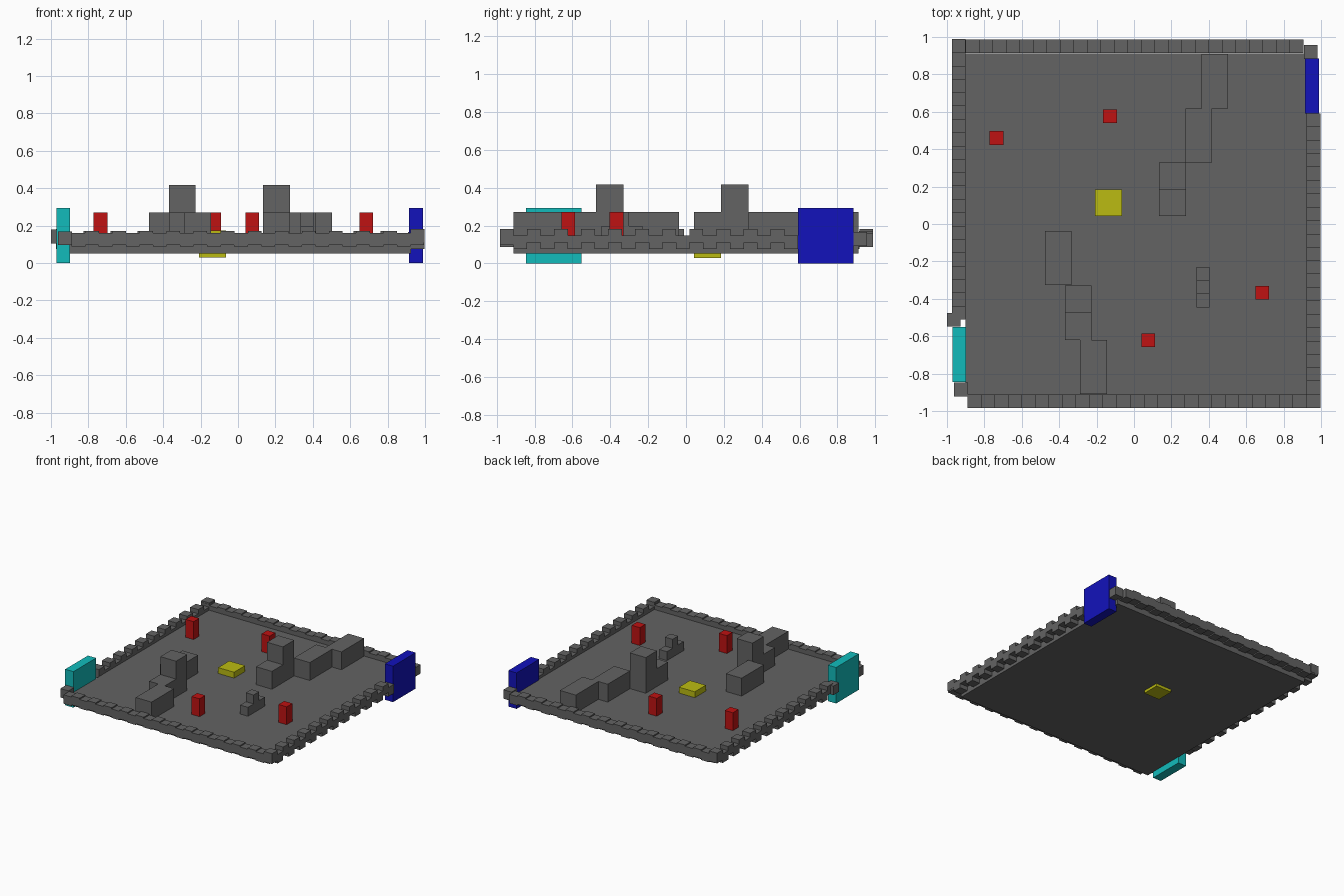
import bpy
import bmesh
from mathutils import Matrix, Vector

default = bpy.data.objects.get("Cube")
if default:
    bpy.data.objects.remove(default, do_unlink=True)


def material(name, r, g, b):
    m = bpy.data.materials.new(name)
    m.use_nodes = True
    m.diffuse_color = (r, g, b, 1)
    m.node_tree.nodes["Principled BSDF"].inputs["Base Color"].default_value = (r, g, b, 1)
    return m


grey = material("stone grey", 0.125, 0.125, 0.125)
red = material("red", 0.52, 0.006, 0.006)
yellow = material("yellow", 0.5, 0.5, 0.006)
cyan = material("cyan", 0.006, 0.5, 0.5)
blue = material("blue", 0.006, 0.006, 0.5)


def boxes(name, mat, items):
    """One object from boxes given as (centre, size)."""
    bm = bmesh.new()
    for centre, size in items:
        mat4 = Matrix.Translation(centre) @ Matrix.Diagonal((*size, 1))
        bmesh.ops.create_cube(bm, size=1, matrix=mat4)
    mesh = bpy.data.meshes.new(name)
    bm.to_mesh(mesh)
    bm.free()
    mesh.materials.append(mat)
    obj = bpy.data.objects.new(name, mesh)
    bpy.context.collection.objects.link(obj)
    return obj


def span(x0, x1, y0, y1, z0, z1):
    lo, hi = Vector((x0, y0, z0)), Vector((x1, y1, z1))
    return (lo + hi) / 2, hi - lo


UNIT = 0.073
FLOOR = 0.125
LOW = FLOOR + 2 * UNIT
HIGH = LOW + 2 * UNIT

# Floor slab
boxes("floor", grey, [span(-0.9, 0.925, -0.912, 0.912, 0.052, FLOOR)])


# Rows of small blocks that step up and down along each edge
def wall(name, start, end, wobble, base):
    start, end = Vector(start), Vector(end)
    count = round((end - start).length / 0.0715)
    items = []
    for i in range(count + 1):
        p = start.lerp(end, i / count).to_3d()
        p.z = base + (wobble if i % 2 else -wobble)
        items.append((p, (UNIT, UNIT, UNIT)))
    boxes(name, grey, items)


wall("front_wall", (-0.853, -0.947), (0.958, -0.947), 0.005, 0.129)
wall("back_wall", (0.87, 0.95), (-0.935, 0.95), 0.005, 0.129)
wall("right_wall", (0.96, -0.947), (0.96, 0.555), -0.017, 0.129)
wall("left_wall", (-0.937, 0.952), (-0.937, -0.475), -0.017, 0.129)

# Loose blocks beside the gates
boxes("gate_blocks", grey, [((x, y, z), (UNIT, UNIT, UNIT)) for x, y, z in (
    (0.945, 0.92, 0.13), (-0.964, -0.512, 0.142), (-0.925, -0.885, 0.132))])

# Gates
boxes("cyan_gate", cyan, [span(-0.971, -0.897, -0.845, -0.552, 0, 0.294)])
boxes("blue_gate", blue, [span(0.914, 0.988, 0.592, 0.884, 0, 0.294)])

# Stepped barriers: three long blocks and one raised cube each
boxes("right_barrier", grey, [
    span(0.36, 0.503, 0.618, 0.91, FLOOR, LOW),
    span(0.275, 0.418, 0.33, 0.618, FLOOR, LOW),
    span(0.133, 0.277, 0.043, 0.33, FLOOR, LOW),
    span(0.133, 0.277, 0.185, 0.33, LOW, HIGH)])
boxes("left_barrier", grey, [
    span(-0.477, -0.335, -0.325, -0.037, FLOOR, LOW),
    span(-0.37, -0.228, -0.62, -0.33, FLOOR, LOW),
    span(-0.288, -0.145, -0.91, -0.62, FLOOR, LOW),
    span(-0.37, -0.228, -0.475, -0.33, LOW, HIGH)])

# Small step block, tallest in the middle
boxes("small_steps", grey, [
    span(0.333, 0.403, -0.447, -0.229, FLOOR, FLOOR + UNIT),
    span(0.333, 0.403, -0.374, -0.302, FLOOR + UNIT, LOW)])

# Central pad, passing through the floor
boxes("centre_pad", yellow, [span(-0.209, -0.065, 0.042, 0.185, 0.03, 0.173)])

# Red pillars
for i, (x, y) in enumerate(((-0.735, 0.46), (-0.128, 0.577), (0.686, -0.367), (0.077, -0.622))):
    boxes(f"pillar_{i + 1}", red, [((x, y, FLOOR + UNIT), (UNIT, UNIT, 2 * UNIT))])
